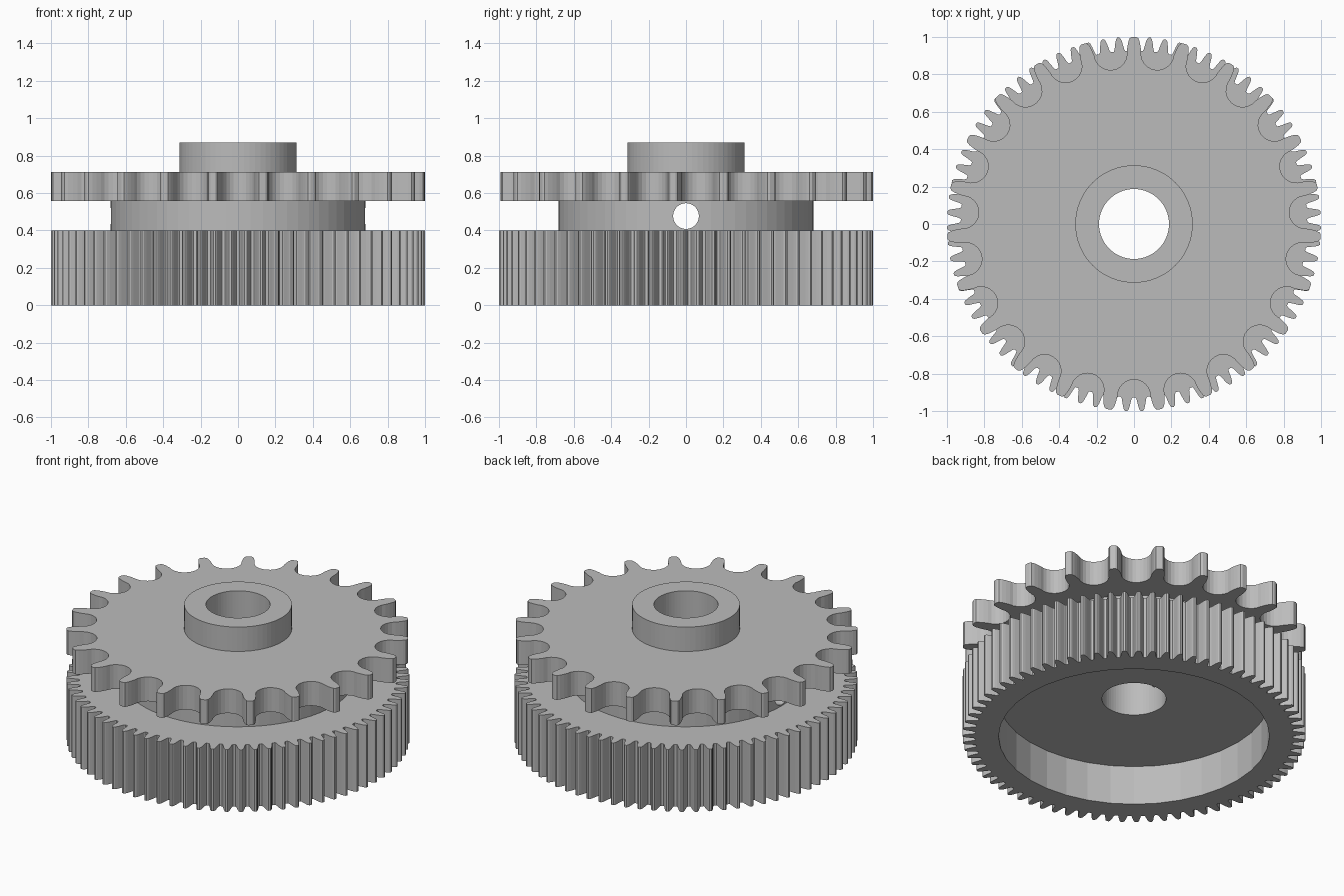
import bpy, bmesh
from math import sin, cos, pi, radians
from mathutils import Vector, Matrix

cube = bpy.data.objects.get("Cube")
if cube:
    bpy.data.objects.remove(cube, do_unlink=True)

steel = bpy.data.materials.new("plain grey metal")
steel.use_nodes = True
grey = (0.5, 0.5, 0.5, 1)
steel.diffuse_color = grey
steel.node_tree.nodes["Principled BSDF"].inputs["Base Color"].default_value = grey


def circle(radius, count=64):
    return [Vector((radius * cos(2 * pi * i / count), radius * sin(2 * pi * i / count)))
            for i in range(count)]


def toothed(tooth, count):
    """Repeat one tooth outline, drawn pointing at +y, around the centre."""
    return [Matrix.Rotation(2 * pi * i / count, 2) @ p for i in range(count) for p in tooth]


def plate(name, loops, z0, z1):
    """Extrude an outline, with any inner loops left as holes."""
    bm = bmesh.new()
    edges = []
    for loop in loops:
        verts = [bm.verts.new((p.x, p.y, z0)) for p in loop]
        edges += [bm.edges.new((a, b)) for a, b in zip(verts, verts[1:] + verts[:1])]
    bmesh.ops.triangle_fill(bm, edges=edges, use_beauty=True, normal=(0, 0, 1))
    top = bmesh.ops.extrude_face_region(bm, geom=bm.faces[:], use_keep_orig=True)["geom"]
    moved = [v for v in top if isinstance(v, bmesh.types.BMVert)]
    bmesh.ops.translate(bm, verts=moved, vec=(0, 0, z1 - z0))
    bmesh.ops.recalc_face_normals(bm, faces=bm.faces[:])
    mesh = bpy.data.meshes.new(name)
    bm.to_mesh(mesh)
    bm.free()
    mesh.materials.append(steel)
    obj = bpy.data.objects.new(name, mesh)
    bpy.context.collection.objects.link(obj)
    return obj


def cut(obj, cutter):
    """Subtract the cutter for good and remove it."""
    cutter.hide_render = True
    mod = obj.modifiers.new("cut", "BOOLEAN")
    mod.operation = "DIFFERENCE"
    mod.solver = "EXACT"
    mod.object = cutter
    bpy.context.view_layer.objects.active = obj
    bpy.ops.object.modifier_apply(modifier=mod.name)
    bpy.data.objects.remove(cutter, do_unlink=True)


bore = circle(0.187)

# Spur gear: slim rounded teeth, bored through, hollowed from below
half = [(0.031, 0.926), (0.026, 0.935), (0.022, 0.955), (0.018, 0.975), (0.013, 0.992), (0.006, 1.0)]
gear_tooth = [Vector(p) for p in half] + [Vector((-x, y)) for x, y in reversed(half)]
gear = plate("spur_gear", [toothed(gear_tooth, 75), bore], 0, 0.4)
cut(gear, plate("recess_cutter", [circle(0.79, 36)], -0.1, 0.253))

# Collar between the gears, with a cross hole running side to side
collar = plate("collar", [circle(0.683), bore], 0.4, 0.557)
pin = plate("cross_hole_cutter", [circle(0.069, 32)], -1, 1)
pin.matrix_world = Matrix.Translation((0, 0, 0.477)) @ Matrix.Rotation(pi / 2, 4, "Y")
bpy.context.view_layer.update()
cut(collar, pin)

# Chain sprocket: round roller seats between short rounded teeth
teeth = 23
seat = [Vector((0.088 * cos(a), 0.92 + 0.088 * sin(a)))
        for a in (radians(360 - 15 * i) for i in range(13))]
to_side = Matrix.Rotation(-pi / teeth, 2)
half = [(0.035, 0.95), (0.03, 0.975), (0.023, 0.993), (0.012, 1.0)]
tip = [Vector(p) for p in half] + [Vector((-x, y)) for x, y in reversed(half)]
back = Matrix.Rotation(pi / teeth, 2)
plate("sprocket", [toothed(tip + [back @ p for p in seat], teeth), bore], 0.557, 0.713)

# Top hub
plate("top_hub", [circle(0.314), bore], 0.713, 0.87)
